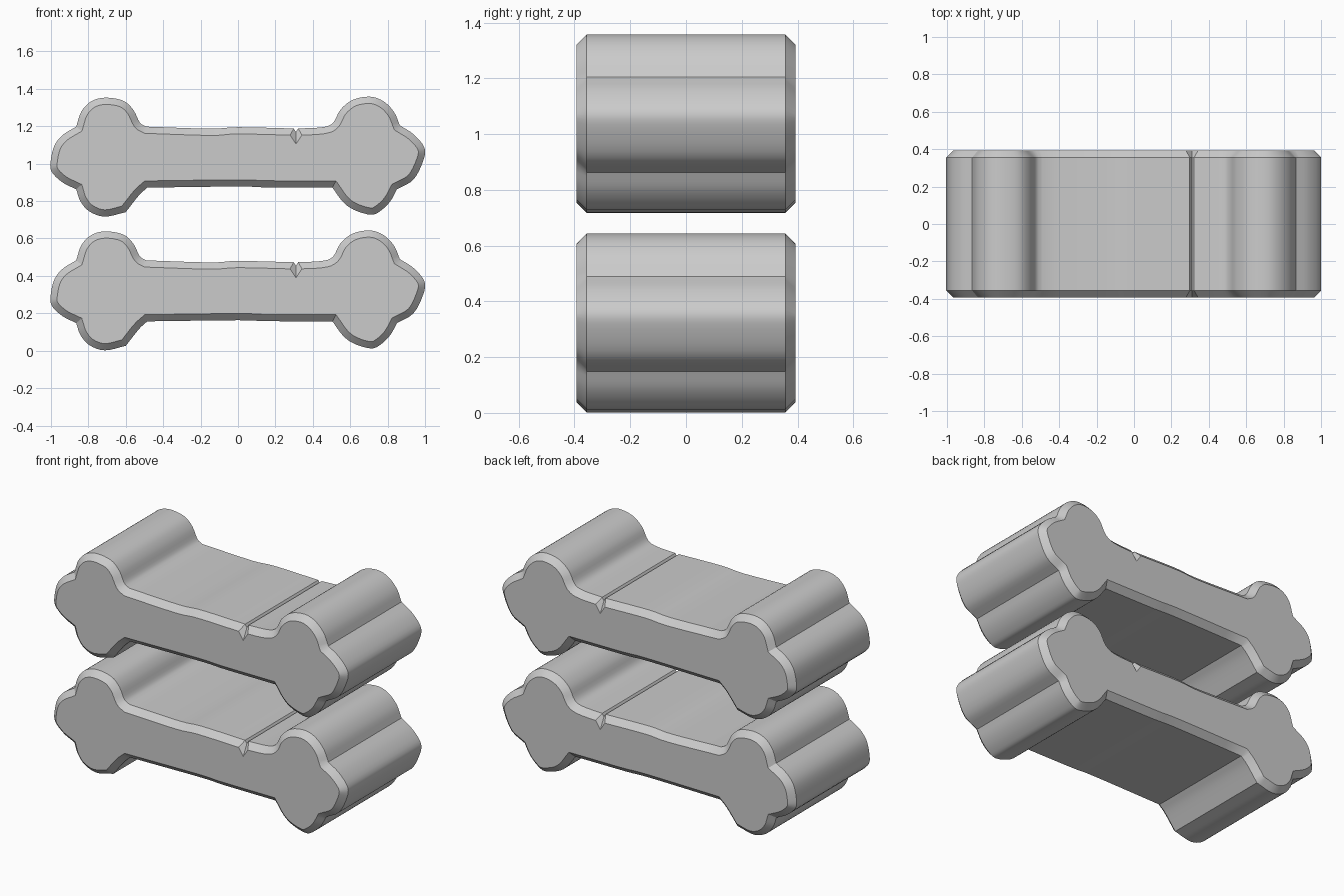
import bpy
import bmesh
import math
from mathutils import Vector

HALF_DEPTH = 0.392
CHAMFER = 0.036
STACK_STEP = 0.715
STEPS = 4

# Remove the default object
cube = bpy.data.objects.get("Cube")
if cube:
    bpy.data.objects.remove(cube, do_unlink=True)

# Single plain grey
grey = bpy.data.materials.new("plain_grey")
grey.use_nodes = True
colour = (0.6, 0.6, 0.6, 1)
grey.diffuse_color = colour
grey.node_tree.nodes["Principled BSDF"].inputs["Base Color"].default_value = colour

# Bone outline in thousandths, clockwise; each run is a smooth curve
# that starts at a sharp corner and ends at the start of the next run
RUNS = [
    # upper left lobe
    [(-865, 483), (-838, 563), (-785, 618), (-710, 638), (-615, 622),
     (-560, 573), (-525, 505), (-490, 483)],
    # top edge up to the crack
    [(-490, 483), (-150, 472), (0, 480), (298, 473)],
    # crack
    [(298, 473), (310, 455)],
    [(310, 455), (322, 473)],
    # top edge after the crack and upper right lobe
    [(322, 473), (450, 480), (508, 503), (548, 574), (615, 627), (708, 643),
     (780, 617), (835, 560), (865, 490)],
    # right end
    [(865, 490), (940, 441), (997, 370), (990, 300), (938, 200), (850, 148)],
    # lower right lobe
    [(850, 148), (815, 85), (765, 35), (712, 12), (620, 38), (560, 82), (505, 157)],
    # bottom edge
    [(505, 157), (160, 158), (0, 163), (-485, 157)],
    # lower left lobe
    [(-485, 157), (-530, 115), (-600, 26)],
    [(-600, 26), (-712, 2), (-795, 30), (-843, 85), (-865, 148)],
    # left end
    [(-865, 148), (-940, 186), (-998, 245), (-1000, 310), (-980, 385),
     (-935, 440), (-865, 483)],
]


def smooth_run(run):
    """Catmull-Rom curve through a run, without its last point."""
    pts = [Vector(p) / 1000 for p in run]
    if len(pts) == 2:
        return pts[:1]
    ext = [2 * pts[0] - pts[1]] + pts + [2 * pts[-1] - pts[-2]]
    out = []
    for a, b, c, d in zip(ext, ext[1:], ext[2:], ext[3:]):
        for i in range(STEPS):
            t = i / STEPS
            out.append(0.5 * (2 * b + (c - a) * t
                              + (2 * a - 5 * b + 4 * c - d) * t ** 2
                              + (3 * b - a - 3 * c + d) * t ** 3))
    return out


def inset(loop, amount):
    """Mitred inward offset of a clockwise loop."""
    out = []
    for i, p in enumerate(loop):
        before = (p - loop[i - 1]).normalized()
        after = (loop[(i + 1) % len(loop)] - p).normalized()
        n1 = Vector((before.y, -before.x))
        n2 = Vector((after.y, -after.x))
        out.append(p + (n1 + n2) * amount / max(1 + n1.dot(n2), 0.3))
    return out


def build_bone(name, lift):
    outer = [p for run in RUNS for p in smooth_run(run)]
    inner = inset(outer, CHAMFER)
    shoulder = HALF_DEPTH - CHAMFER
    bm = bmesh.new()
    rings = []
    for loop, y in ((inner, -HALF_DEPTH), (outer, -shoulder),
                    (outer, shoulder), (inner, HALF_DEPTH)):
        rings.append([bm.verts.new((p.x, y, p.y + lift)) for p in loop])
    # sides and chamfers
    for r, s in zip(rings, rings[1:]):
        for i in range(len(r)):
            bm.faces.new((r[i - 1], r[i], s[i], s[i - 1]))
    # flat end faces
    bm.faces.new(rings[0])
    bm.faces.new(rings[-1])
    bmesh.ops.recalc_face_normals(bm, faces=bm.faces)
    mesh = bpy.data.meshes.new(name)
    bm.to_mesh(mesh)
    bm.free()
    mesh.materials.append(grey)
    obj = bpy.data.objects.new(name, mesh)
    bpy.context.collection.objects.link(obj)
    bpy.ops.object.select_all(action="DESELECT")
    obj.select_set(True)
    bpy.context.view_layer.objects.active = obj
    bpy.ops.object.shade_smooth_by_angle(angle=math.radians(30))


# Two stacked bone shelves
build_bone("lower_bone", 0)
build_bone("upper_bone", STACK_STEP)
